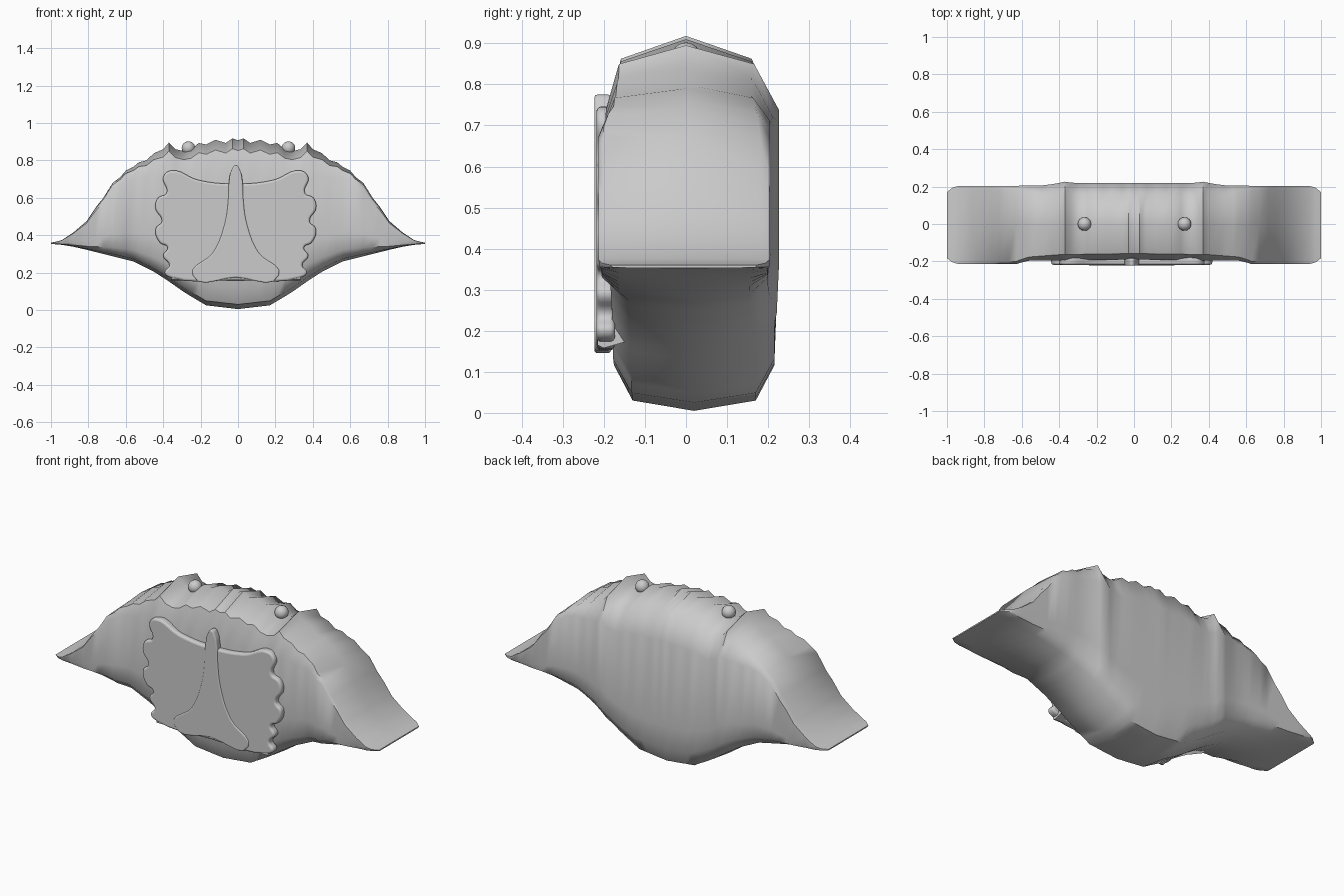
import bpy, bmesh, math

if "Cube" in bpy.data.objects:
    bpy.data.objects.remove(bpy.data.objects["Cube"])


def lerp(table, x):
    for (x0, a), (x1, b) in zip(table, table[1:]):
        if x <= x1:
            return a + (b - a) * (x - x0) / (x1 - x0)
    return table[-1][1]


def loft(name, rings, angle):
    bm = bmesh.new()
    vs = [[bm.verts.new(p) for p in r] for r in rings]
    n = len(vs[0])
    for a, b in zip(vs, vs[1:]):
        for i in range(n):
            bm.faces.new((a[i], a[(i + 1) % n], b[(i + 1) % n], b[i]))
    bm.faces.new(vs[0])
    bm.faces.new(vs[-1])
    bmesh.ops.recalc_face_normals(bm, faces=bm.faces)
    me = bpy.data.meshes.new(name)
    bm.to_mesh(me)
    bm.free()
    ob = bpy.data.objects.new(name, me)
    bpy.context.collection.objects.link(ob)
    smooth(ob, angle)
    return ob


def smooth(ob, angle):
    bpy.ops.object.select_all(action='DESELECT')
    ob.select_set(True)
    bpy.context.view_layer.objects.active = ob
    bpy.ops.object.shade_smooth_by_angle(angle=math.radians(angle))


# shell: cross-sections along x with a notched upper rim
top = [(0, .908), (.03, .918), (.065, .893), (.12, .91), (.17, .885), (.21, .893),
       (.25, .86), (.29, .85), (.335, .86), (.37, .895), (.4, .86), (.45, .838),
       (.49, .8), (.53, .79), (.56, .765), (.6, .745), (.63, .71), (.67, .68),
       (.72, .6), (.76, .55), (.81, .475), (.88, .415), (.94, .375), (.97, .366), (1, .36)]
bottom = [(0, .005), (.17, .025), (.28, .09), (.38, .16), (.45, .205), (.56, .26),
          (.7, .295), (.86, .335), (.95, .35), (1, .353)]
front = [(0, .18), (.36, .185), (.57, .19), (.63, .21), (.96, .21), (1, .18)]
back = [(0, .22), (.33, .22), (.37, .226), (.42, .215), (.5, .205), (.96, .203), (1, .17)]
cham = [(0, 1), (.4, 1), (.65, .4), (1, .3)]


def section(x):
    a = abs(x)
    zt, zb = lerp(top, a), lerp(bottom, a)
    f, b, c = lerp(front, a), lerp(back, a), lerp(cham, a)
    h = (zt - zb) / .9
    k = .06 * c
    pts = [(0, zt), (b - k, zt - .055 * c * h), (b, zt - .19 * c * h),
           (b, zb + .24 * h), (b - .005, zb + .11 * h), (b - .05, zb + .025 * h), (.02, zb),
           (.05 - f, zb + .025 * h), (-f + .005, zb + .11 * h), (-f, zb + .27 * h),
           (-f - .01 * c, zt - .19 * c * h), (-f + .022 * c, zt - .055 * c * h)]
    return [(x, y, z) for y, z in pts]


xs = [p[0] for p in top]
loft("shell", [section(x) for x in [-v for v in xs[:0:-1]] + xs], 50)


def relief(name, half, y, depth, bevel):
    """Symmetric flat outline in xz, rounded at the rim."""
    mid = [p for p in half if p[0] == 0]
    pts = half + [(-x, z) for x, z in reversed(half) if (x, z) not in mid]
    cu = bpy.data.curves.new(name, 'CURVE')
    cu.dimensions, cu.fill_mode = '2D', 'BOTH'
    cu.resolution_u, cu.bevel_resolution = 5, 3
    cu.extrude, cu.bevel_depth, cu.offset = depth / 2 - bevel, bevel, -bevel
    s = cu.splines.new('BEZIER')
    s.bezier_points.add(len(pts) - 1)
    s.use_cyclic_u = True
    for bp, (x, z) in zip(s.bezier_points, pts):
        bp.co = (x, z, 0)
        bp.handle_left_type = bp.handle_right_type = 'AUTO'
    ob = bpy.data.objects.new(name, cu)
    bpy.context.collection.objects.link(ob)
    ob.location = (-.012, y + depth / 2, 0)
    ob.rotation_euler = (math.pi / 2, 0, 0)
    bpy.ops.object.select_all(action='DESELECT')
    ob.select_set(True)
    bpy.context.view_layer.objects.active = ob
    bpy.ops.object.convert(target='MESH')
    smooth(bpy.context.object, 40)


# belly plate with scalloped sides
relief("belly_plate", [(0, .675), (.2, .695), (.35, .745), (.388, .71), (.37, .625),
                       (.415, .6), (.43, .545), (.395, .475), (.428, .435), (.405, .36),
                       (.365, .335), (.388, .29), (.355, .24), (.38, .2), (.335, .17), (0, .16)],
       -.218, .045, .012)
# tail flap, narrow above and flaring below
relief("tail_flap", [(0, .775), (.022, .75), (.036, .69), (.04, .6), (.06, .46),
                     (.12, .31), (.23, .185), (0, .175)], -.223, .04, .007)
# ledge under the plate
ledge = [(-.215, .165), (-.2, .158), (-.137, .176), (-.14, .19), (-.175, .24), (-.215, .2)]
loft("plate_ledge", [[(x, y, z) for y, z in ledge] for x in (-.355, .335)], 40)

# eyes
for side, x in (("left", -.265), ("right", .27)):
    bpy.ops.mesh.primitive_uv_sphere_add(segments=24, ring_count=12, radius=.036,
                                         location=(x, 0, .866))
    eye = bpy.context.object
    eye.name = "eye_" + side
    smooth(eye, 60)
